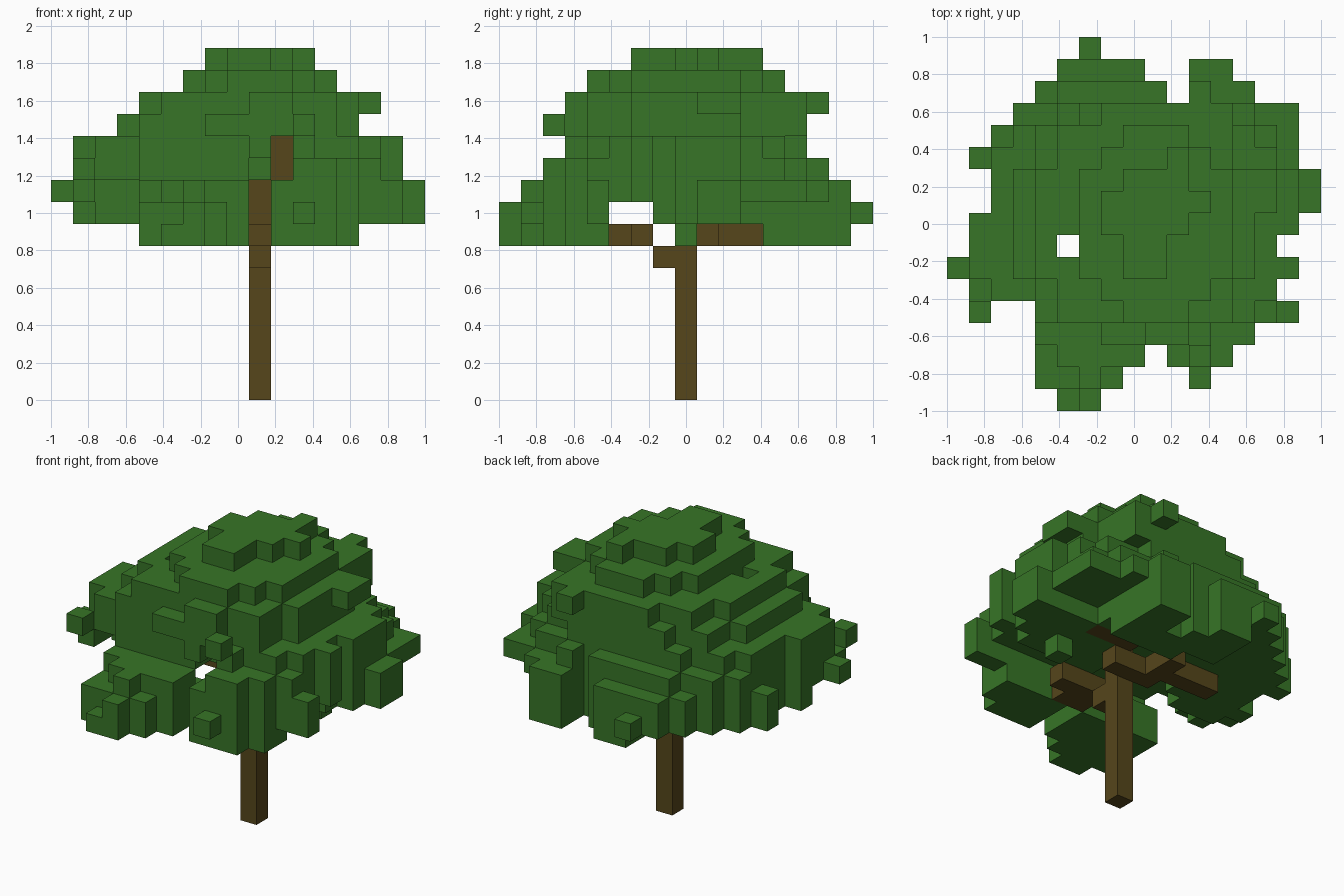
import bpy, bmesh
from itertools import product

CELL = 2 / 17
if "Cube" in bpy.data.objects:
    bpy.data.objects.remove(bpy.data.objects["Cube"])


def make_material(name, color):
    mat = bpy.data.materials.new(name)
    mat.use_nodes = True
    mat.diffuse_color = color
    mat.node_tree.nodes["Principled BSDF"].inputs["Base Color"].default_value = color
    return mat


def box(i, j, k):
    """Cells of a block; each argument is a (first, last) pair."""
    return set(product(*(range(lo, hi + 1) for lo, hi in (i, j, k))))


def build_blocks(name, cells, mat):
    """Outer skin of a set of grid cells."""
    bm = bmesh.new()
    verts = {}

    def corner(p):
        if p not in verts:
            verts[p] = bm.verts.new((p[0] * CELL - 1, p[1] * CELL - 1, p[2] * CELL))
        return verts[p]

    for cell in sorted(cells):
        for axis, side in product(range(3), (0, 1)):
            near = list(cell)
            near[axis] += 1 if side else -1
            if tuple(near) in cells:
                continue
            u, v = (axis + 1) % 3, (axis + 2) % 3
            loop = []
            for du, dv in ((0, 0), (1, 0), (1, 1), (0, 1)):
                p = list(cell)
                p[axis] += side
                p[u] += du
                p[v] += dv
                loop.append(corner(tuple(p)))
            bm.faces.new(loop if side else loop[::-1])
    mesh = bpy.data.meshes.new(name)
    bm.to_mesh(mesh)
    bm.free()
    mesh.materials.append(mat)
    obj = bpy.data.objects.new(name, mesh)
    bpy.context.collection.objects.link(obj)
    return obj


leaf_green = make_material("leaf green", (0.038, 0.178, 0.02, 1))
bark_brown = make_material("bark brown", (0.092, 0.061, 0.011, 1))

# Trunk and its crooked upper end
trunk = box((9, 9), (8, 8), (0, 9)) | box((10, 10), (8, 8), (10, 11))

# Branches reaching into the leaf clumps
front_branch = (box((9, 9), (7, 7), (6, 6)) | box((9, 11), (6, 6), (7, 7))
                | box((9, 10), (5, 5), (7, 7)))
rear_branch = (box((8, 8), (9, 11), (7, 7)) | box((5, 7), (10, 10), (7, 7))
               | {(8, 12, 8)})
side_branch = box((9, 10), (9, 9), (7, 7)) | box((10, 12), (10, 10), (8, 8))

# Crown outline: spans of each row, front to back
rows = [
    [(5, 6)], [(4, 7), (11, 11)], [(4, 8), (10, 12)], [(4, 13)],
    [(1, 1), (4, 15)], [(1, 14)], [(0, 15)], [(1, 4), (6, 14)], [(1, 15)],
    [(2, 16)], [(2, 16)], [(1, 15)], [(2, 15)], [(3, 15)],
    [(4, 9), (11, 13)], [(5, 8), (11, 12)], [(6, 6)],
]
outline = {(i, j) for j, spans in enumerate(rows)
           for lo, hi in spans for i in range(lo, hi + 1)}

# Rounded crown layers from low to high: left, right, front, back edges
layers = {
    9: (0, 17, 1, 16), 10: (1, 16, 2, 15), 11: (1, 16, 3, 14),
    12: (3, 14, 3, 14), 13: (4, 14, 3, 14), 14: (6, 13, 4, 13),
}
crown = set()
for k, (x0, x1, y0, y1) in layers.items():
    power = 3 if k == 9 else 2.2
    for i, j in outline:
        dx = abs(2 * i + 1 - x0 - x1) / (x1 - x0)
        dy = abs(2 * j + 1 - y0 - y1) / (y1 - y0)
        if dx ** power + dy ** power <= 1:
            crown.add((i, j, k))

# Cross-shaped cap
crown |= box((8, 9), (6, 7), (15, 15)) | box((7, 10), (8, 9), (15, 15))
crown |= box((8, 10), (10, 10), (15, 15)) | {(11, 9, 15), (10, 11, 15)}

# Broad lowest layer, open across the front branch
crown |= {(i, j, 8) for i, j in outline if i > 1 or j > 7} - box((0, 16), (5, 6), (8, 8))

# Hanging clumps below the crown
front_clumps = (box((4, 8), (0, 4), (7, 7)) | box((10, 13), (3, 4), (7, 7))
                | box((10, 12), (2, 2), (7, 9)) | box((11, 12), (2, 2), (10, 10)))
rear_clump = box((7, 12), (13, 15), (7, 7)) | box((9, 12), (12, 12), (7, 7))
crown |= {c for c in front_clumps | rear_clump if c[:2] in outline}

# Gaps: slot before the trunk, space above the front clump, hollow underside
crown -= box((9, 9), (0, 7), (7, 9)) | box((10, 10), (0, 7), (10, 11))
crown -= box((9, 9), (0, 6), (10, 10)) | box((2, 8), (4, 6), (9, 9))
crown -= box((0, 8), (0, 3), (10, 13)) | box((6, 9), (7, 10), (8, 8))

# Stepped top of the front clump and raised rim on the left side
crown -= box((4, 7), (0, 1), (9, 9)) | box((4, 4), (2, 2), (9, 9)) | {(5, 0, 8)}
crown -= box((13, 15), (11, 14), (8, 8)) | {(11, 1, 9), (1, 4, 9)}

# Stray leaf blocks
crown |= box((14, 14), (9, 10), (13, 13)) | box((11, 12), (12, 13), (12, 13))
crown |= box((7, 8), (3, 3), (12, 12)) | box((1, 1), (4, 4), (10, 10))
crown |= {(13, 8, 7), (11, 2, 12), (1, 8, 8), (11, 14, 13), (6, 1, 9), (10, 5, 12)}
crown -= trunk | front_branch | rear_branch | side_branch

build_blocks("trunk", trunk, bark_brown)
build_blocks("front_branch", front_branch, bark_brown)
build_blocks("rear_branch", rear_branch, bark_brown)
build_blocks("side_branch", side_branch, bark_brown)
build_blocks("leaf_crown", crown, leaf_green)
